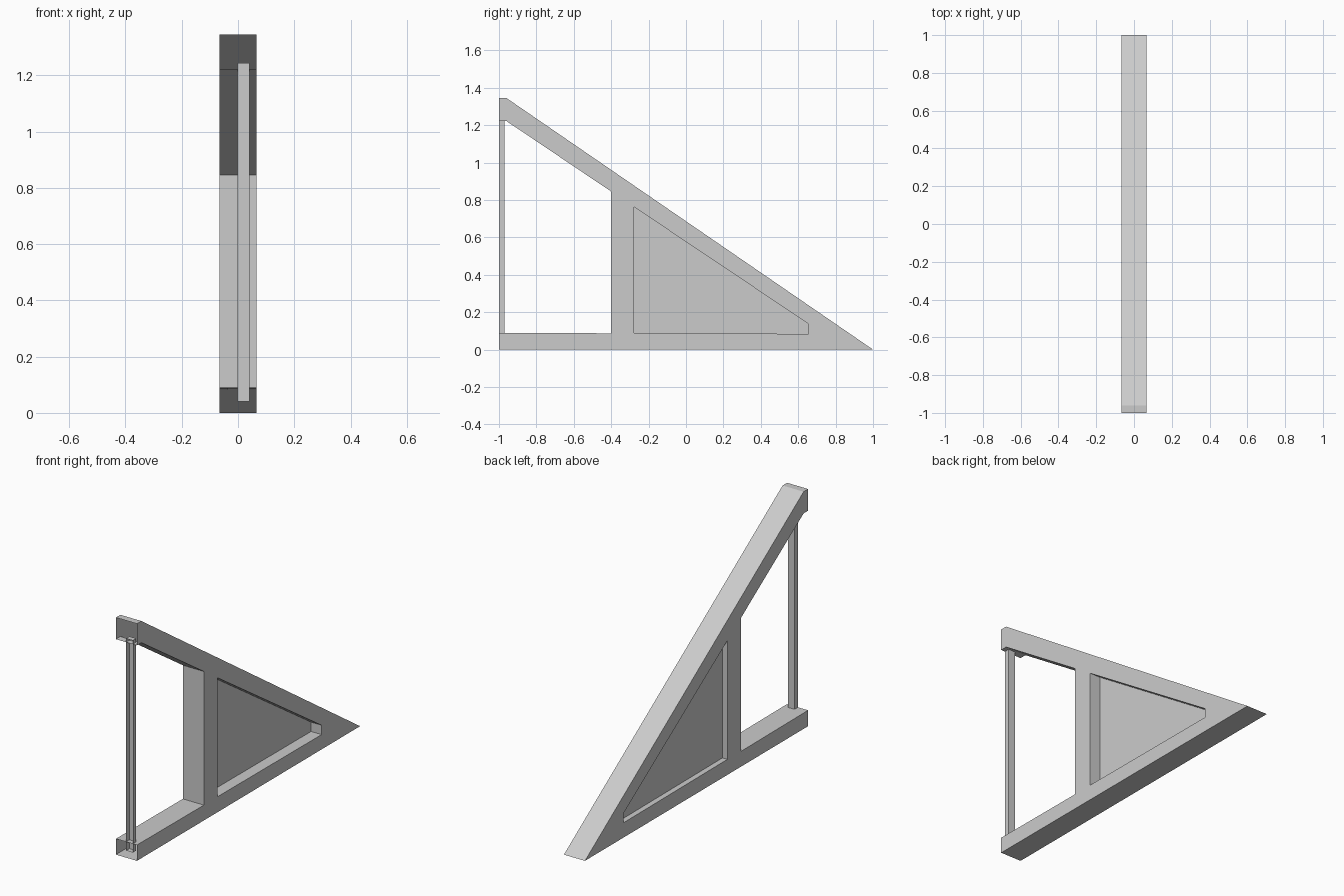
import bpy, bmesh

if "Cube" in bpy.data.objects:
    bpy.data.objects.remove(bpy.data.objects["Cube"])

HALF = 0.066
# side profiles as (y, z)
OUTLINE = [(-1, 0), (1, 0), (-0.96, 1.345), (-1, 1.345), (-1, 1.222),
           (-0.96, 1.222), (-0.4, 0.845), (-0.4, 0.087), (-1, 0.09)]
RECESS = [(-0.277, 0.088), (0.655, 0.084), (0.655, 0.137), (-0.277, 0.762)]
OPEN_ENDS = (3, 8)  # outline edges at the front left open


def finish(bm, name):
    bmesh.ops.recalc_face_normals(bm, faces=bm.faces[:])
    mesh = bpy.data.meshes.new(name)
    bm.to_mesh(mesh)
    bm.free()
    obj = bpy.data.objects.new(name, mesh)
    bpy.context.collection.objects.link(obj)
    return obj


def ring(bm, profile, x):
    return [bm.verts.new((x, y, z)) for y, z in profile]


def loop_edges(bm, verts):
    return [bm.edges.new((verts[i], verts[(i + 1) % len(verts)])) for i in range(len(verts))]


def walls(bm, a, b, skip=()):
    n = len(a)
    for i in range(n):
        if i not in skip:
            j = (i + 1) % n
            bm.faces.new((a[i], a[j], b[j], b[i]))


# hollow wedge frame with a recessed triangular panel on each side
bm = bmesh.new()
outer = []
for x, panel_x in ((-HALF, -0.035), (HALF, 0.0)):
    rim = ring(bm, OUTLINE, x)
    hole = ring(bm, RECESS, x)
    panel = ring(bm, RECESS, panel_x)
    edges = loop_edges(bm, rim) + loop_edges(bm, hole)
    bmesh.ops.triangle_fill(bm, use_beauty=True, use_dissolve=False,
                            edges=edges, normal=(1, 0, 0))
    walls(bm, hole, panel)
    bm.faces.new(panel)
    outer.append(rim)
walls(bm, outer[0], outer[1], OPEN_ENDS)
finish(bm, "wedge_frame")

# slim front post, open towards the front
bm = bmesh.new()
post = [(-1, 0.04), (-0.97, 0.04), (-0.97, 1.243), (-1, 1.243)]
left, right = ring(bm, post, -0.002), ring(bm, post, 0.04)
walls(bm, left, right, (3,))
bm.faces.new(left)
bm.faces.new(right)
finish(bm, "front_post")
